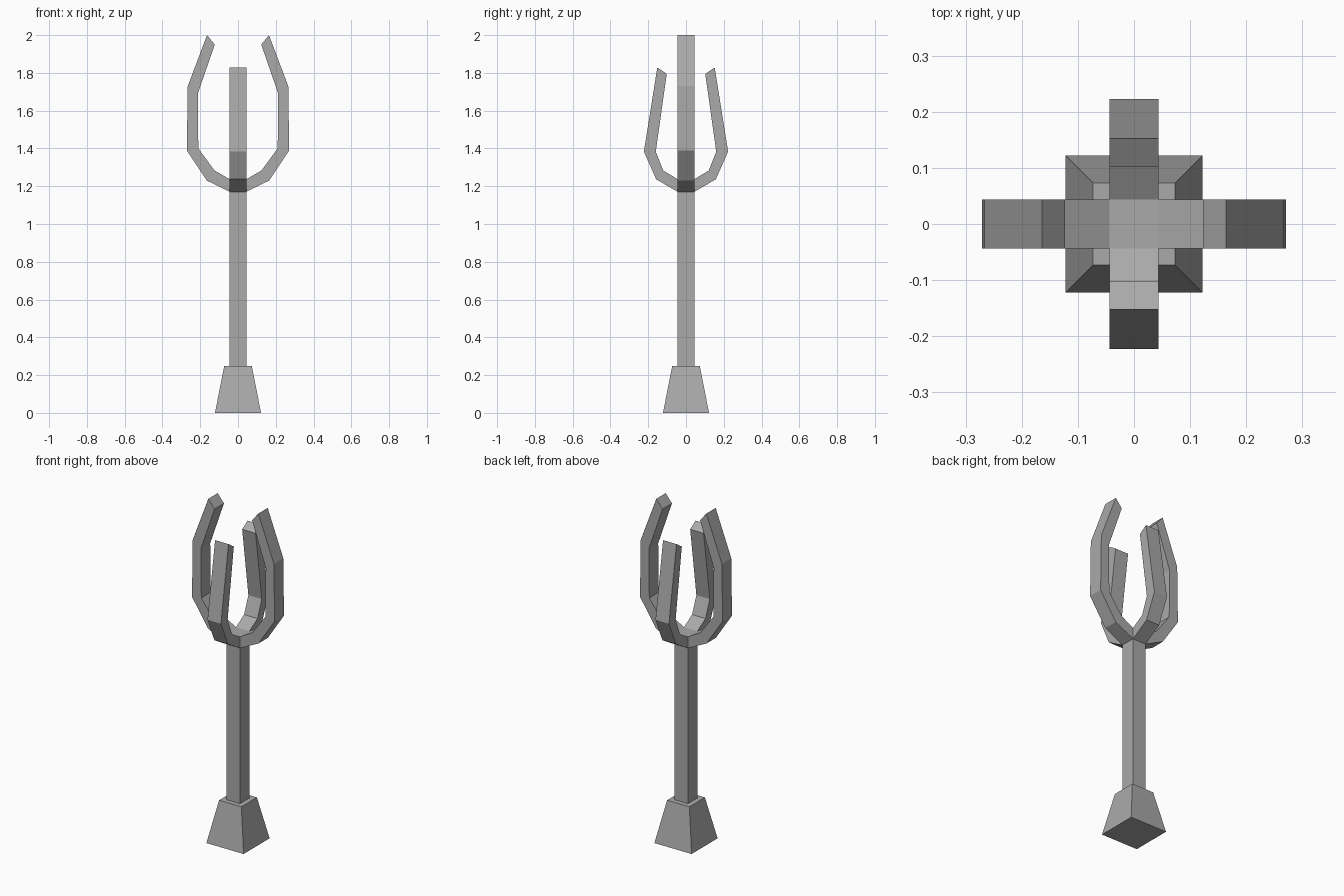
import bpy, bmesh
from math import pi
from mathutils import Matrix, Vector

default = bpy.data.objects.get("Cube")
if default:
    bpy.data.objects.remove(default, do_unlink=True)

HALF = 0.044  # half thickness of shaft and prongs

metal = bpy.data.materials.new("plain grey")
metal.use_nodes = True
grey = (0.4, 0.4, 0.4, 1)
metal.diffuse_color = grey
metal.node_tree.nodes["Principled BSDF"].inputs["Base Color"].default_value = grey


def finish(name, bm):
    bmesh.ops.recalc_face_normals(bm, faces=bm.faces)
    mesh = bpy.data.meshes.new(name)
    bm.to_mesh(mesh)
    bm.free()
    mesh.materials.append(metal)
    obj = bpy.data.objects.new(name, mesh)
    bpy.context.collection.objects.link(obj)


def post(name, z0, z1, bottom, top):
    """Square post, optionally tapered."""
    bm = bmesh.new()
    bmesh.ops.create_cube(bm, size=2)
    for v in bm.verts:
        half, z = (top, z1) if v.co.z > 0 else (bottom, z0)
        v.co = (v.co.x * half, v.co.y * half, z)
    finish(name, bm)


def prong(name, outer, inner, angle):
    """Bent square bar: quad sections swept along paired outer and inner edges."""
    bm = bmesh.new()
    turn = Matrix.Rotation(angle, 3, 'Z')
    rings = []
    for (xo, zo), (xi, zi) in zip(outer, inner):
        corners = ((xo, -HALF, zo), (xo, HALF, zo), (xi, HALF, zi), (xi, -HALF, zi))
        rings.append([bm.verts.new(turn @ Vector(c)) for c in corners])
    for a, b in zip(rings, rings[1:]):
        for i in range(4):
            j = (i + 1) % 4
            bm.faces.new((a[i], a[j], b[j], b[i]))
    bm.faces.new(rings[0])
    bm.faces.new(rings[-1])
    finish(name, bm)


# Tapered foot, and shaft running up into the hub
post("base", 0, 0.248, 0.122, 0.073)
post("shaft", 0.248, 1.237, HALF, HALF)

# Tall side prongs
tall_outer = [(HALF, 1.17), (0.165, 1.23), (0.271, 1.39), (0.266, 1.73), (0.164, 2.0)]
tall_inner = [(HALF, 1.237), (0.124, 1.283), (0.21, 1.4), (0.213, 1.69), (0.123, 1.95)]
prong("left_prong", tall_outer, tall_inner, 0)
prong("right_prong", tall_outer, tall_inner, pi)

# Shorter front and back prongs
short_outer = [(HALF, 1.17), (0.158, 1.237), (0.223, 1.383), (0.152, 1.828)]
short_inner = [(HALF, 1.237), (0.12, 1.283), (0.16, 1.383), (0.102, 1.795)]
prong("back_prong", short_outer, short_inner, pi / 2)
prong("front_prong", short_outer, short_inner, -pi / 2)
